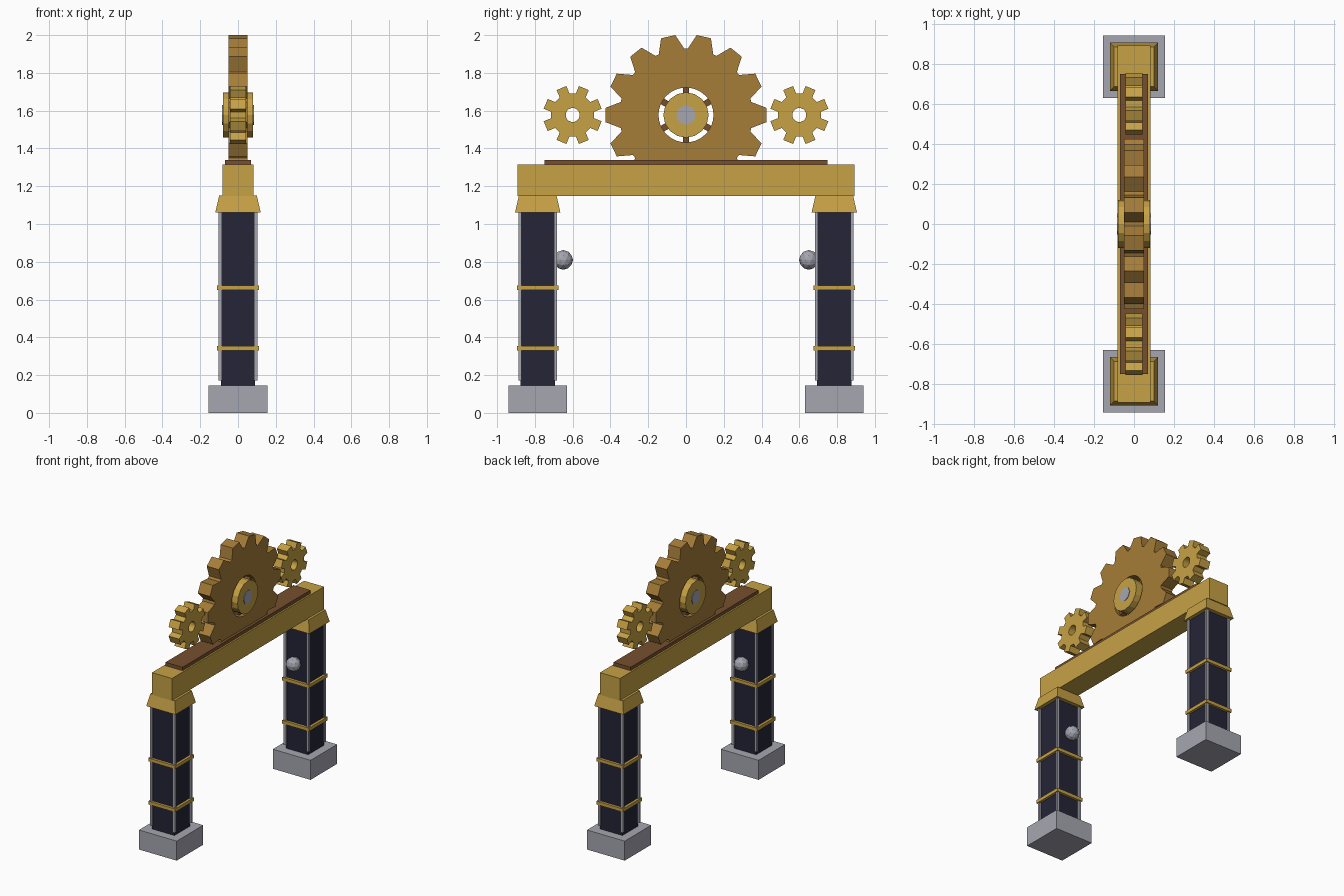
import bpy
import bmesh
from math import cos, sin, pi, radians
from mathutils import Matrix, Vector

cube = bpy.data.objects.get("Cube")
if cube:
    bpy.data.objects.remove(cube, do_unlink=True)


def material(name, rgb):
    m = bpy.data.materials.new(name)
    m.use_nodes = True
    m.diffuse_color = (*rgb, 1)
    m.node_tree.nodes["Principled BSDF"].inputs["Base Color"].default_value = (*rgb, 1)
    return m


GOLD = material("gold", (0.57, 0.36, 0.06))
BRONZE = material("bronze", (0.38, 0.205, 0.04))
WOOD = material("brown wood", (0.18, 0.08, 0.027))
NAVY = material("dark navy", (0.018, 0.018, 0.037))
GREY = material("pale grey", (0.38, 0.38, 0.44))


def finish(name, bm, mat):
    bmesh.ops.recalc_face_normals(bm, faces=bm.faces)
    mesh = bpy.data.meshes.new(name)
    bm.to_mesh(mesh)
    bm.free()
    mesh.materials.append(mat)
    obj = bpy.data.objects.new(name, mesh)
    bpy.context.collection.objects.link(obj)
    return obj


def box(name, mat, center, size, taper=1.0):
    """Box whose top face is scaled by taper."""
    bm = bmesh.new()
    bmesh.ops.create_cube(bm, size=1)
    for v in bm.verts:
        k = taper if v.co.z > 0 else 1
        v.co = Vector((v.co.x * size[0] * k, v.co.y * size[1] * k,
                       v.co.z * size[2])) + Vector(center)
    return finish(name, bm, mat)


def disc(name, mat, center, radius, half, sides):
    """Cylinder lying along x."""
    bm = bmesh.new()
    bmesh.ops.create_cone(bm, cap_ends=True, segments=sides, radius1=radius,
                          radius2=radius, depth=2 * half)
    bm.transform(Matrix.Translation(center) @ Matrix.Rotation(pi / 2, 4, 'Y'))
    return finish(name, bm, mat)


def gear(name, mat, center, teeth, tip_r, root_r, hole_r, half, tip, foot, phase=0):
    """Toothed ring lying in the yz plane; tip and foot are tooth width fractions."""
    step = 2 * pi / teeth
    profile = []
    for i in range(teeth):
        for off, r in ((-foot, root_r), (-tip, tip_r), (tip, tip_r), (foot, root_r)):
            profile.append(((i + phase + off / 2) * step, r))
    bm = bmesh.new()

    def loop(x, radius=None):
        return [bm.verts.new((center[0] + x, center[1] + (radius or r) * cos(a),
                              center[2] + (radius or r) * sin(a))) for a, r in profile]

    loops = [loop(half), loop(-half), loop(-half, hole_r), loop(half, hole_r)]
    n = len(profile)
    for k in range(4):
        a, b = loops[k], loops[(k + 1) % 4]
        for i in range(n):
            j = (i + 1) % n
            bm.faces.new((a[i], a[j], b[j], b[i]))
    return finish(name, bm, mat)


# Two pillars
for side, tag in ((-1, "front"), (1, "back")):
    y = side * 0.785
    box(f"{tag}_base", GREY, (0, y, 0.0725), (0.31, 0.31, 0.145))
    box(f"{tag}_column", NAVY, (0, y, 0.6), (0.182, 0.182, 0.93))
    for sx in (-1, 1):
        for sy in (-1, 1):
            box(f"{tag}_corner_strip", GREY, (sx * 0.094, y + sy * 0.094, 0.617),
                (0.018, 0.018, 0.89))
    for z in (0.342, 0.662):
        box(f"{tag}_band", GOLD, (0, y, z), (0.22, 0.22, 0.025))
    box(f"{tag}_capital", GOLD, (0, y, 1.106), (0.24, 0.24, 0.09), 0.83)

    # Faceted ball on the inner face
    bm = bmesh.new()
    bmesh.ops.create_icosphere(bm, subdivisions=2, radius=0.052)
    bm.transform(Matrix.Translation((0, side * 0.65, 0.81)))
    finish(f"{tag}_ball", bm, GREY)

    # Small gear beside the large one
    gear(f"{tag}_small_gear", GOLD, (0, side * 0.6, 1.577), 8, 0.157, 0.115,
         0.037, 0.042, 0.46, 0.62, 0.5)

# Beam and plank
box("beam", GOLD, (0, 0, 1.232), (0.164, 1.784, 0.165))
box("plank", WOOD, (0, 0, 1.327), (0.14, 1.5, 0.026))

# Large gear with hub, spokes and axle
HUB = Vector((0, 0, 1.577))
gear("large_gear", BRONZE, HUB, 14, 0.427, 0.352, 0.145, 0.05, 0.4, 0.88)
disc("hub", GOLD, HUB, 0.12, 0.08, 16)
disc("axle", GREY, HUB, 0.052, 0.084, 8)
for k in range(6):
    spoke = box("spoke", WOOD, (0, 0.128, 0), (0.04, 0.06, 0.034))
    spoke.matrix_world = Matrix.Translation(HUB) @ Matrix.Rotation(radians(30 + 60 * k), 4, 'X')
